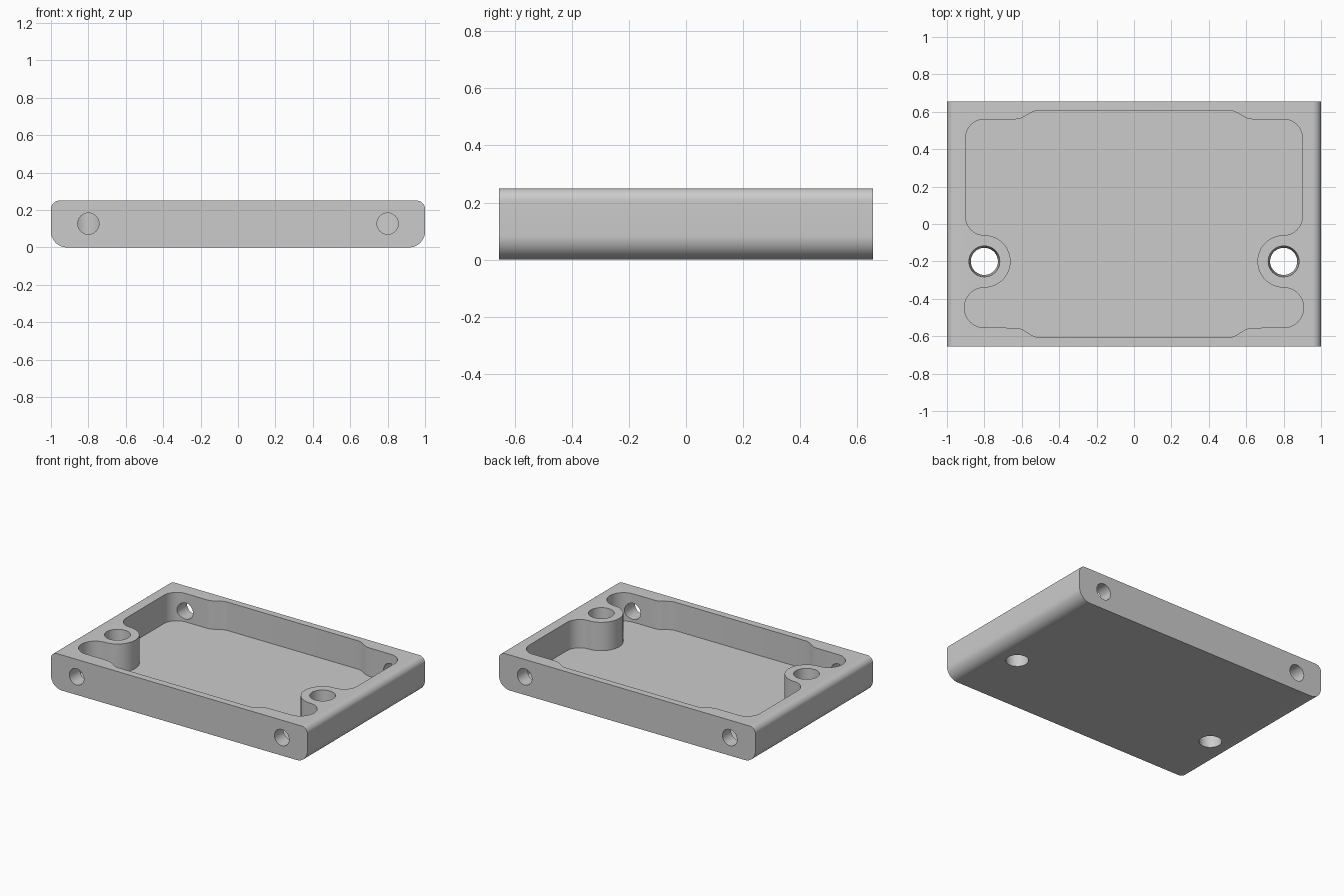
import bpy, bmesh
from math import pi, sin, cos, radians

old = bpy.data.objects.get("Cube")
if old:
    bpy.data.objects.remove(old, do_unlink=True)

W, D, H = 1.0, 0.655, 0.25      # half width, half depth, height
FLOOR = 0.05                    # pocket floor height
BOSS_X, BOSS_Y, BOSS_R = 0.8, -0.2, 0.14

grey = bpy.data.materials.new("plain grey")
grey.use_nodes = True
grey.diffuse_color = (0.6, 0.6, 0.6, 1)
grey.node_tree.nodes["Principled BSDF"].inputs["Base Color"].default_value = (0.6, 0.6, 0.6, 1)


def arc(cx, cy, r, start, end, n=12):
    """Points on an arc, angles in degrees."""
    angles = [radians(start + (end - start) * i / n) for i in range(n + 1)]
    return [(cx + r * cos(a), cy + r * sin(a)) for a in angles]


def ease(x0, y0, x1, y1, n=8):
    """Soft S-shaped step between two points."""
    return [(x0 + (x1 - x0) * i / n, y0 + (y1 - y0) * (1 - cos(pi * i / n)) / 2)
            for i in range(n + 1)]


def mirrored(half):
    """Close a right-hand outline with its mirror image in x."""
    return half + [(-x, y) for x, y in reversed(half)]


def finish(name, bm):
    bmesh.ops.remove_doubles(bm, verts=bm.verts, dist=1e-5)
    bmesh.ops.recalc_face_normals(bm, faces=bm.faces)
    mesh = bpy.data.meshes.new(name)
    bm.to_mesh(mesh)
    bm.free()
    mesh.materials.append(grey)
    obj = bpy.data.objects.new(name, mesh)
    bpy.context.collection.objects.link(obj)
    return obj


def prism(name, points, direction):
    """Extrude a closed 3D outline along a direction."""
    bm = bmesh.new()
    face = bm.faces.new([bm.verts.new(p) for p in points])
    out = bmesh.ops.extrude_face_region(bm, geom=[face], use_keep_orig=True)
    moved = [g for g in out["geom"] if isinstance(g, bmesh.types.BMVert)]
    bmesh.ops.translate(bm, verts=moved, vec=direction)
    return finish(name, bm)


def cut(target, cutter):
    """Subtract the cutter, then remove it."""
    cutter.hide_render = True
    mod = target.modifiers.new("cut", 'BOOLEAN')
    mod.operation, mod.solver, mod.object = 'DIFFERENCE', 'EXACT', cutter
    bpy.context.view_layer.objects.active = target
    bpy.ops.object.modifier_apply(modifier=mod.name)
    bpy.data.objects.remove(cutter, do_unlink=True)


# Body: bar with small top roundings and larger bottom roundings
r_low, r_top = 0.085, 0.045
profile = mirrored(arc(W - r_low, r_low, r_low, -90, 0)
                   + arc(W - r_top, H - r_top, r_top, 0, 90))
tray = prism("tray", [(x, -D, z) for x, z in profile], (0, 2 * D, 0))

# Pocket: rounded lobes that wrap around the two screw bosses
lobe = 0.107
half = (ease(0.51, 0.607, 0.63, 0.56)
        + arc(0.8, 0.46, 0.1, 90, 0)
        + arc(0.8, 0.04, 0.1, 0, -90)
        + arc(BOSS_X, BOSS_Y, BOSS_R, 90, 270, 24)[1:]
        + arc(0.8, BOSS_Y - BOSS_R - lobe, lobe, 90, -90, 20)[1:]
        + ease(0.63, -0.555, 0.51, -0.605))
pocket = prism("pocket_cutter", [(x, y, FLOOR) for x, y in mirrored(half)], (0, 0, 0.4))
cut(tray, pocket)

# Screw holes through the bosses and side holes through the end walls
for side in (-1, 1):
    bm = bmesh.new()
    bmesh.ops.create_cone(bm, cap_ends=True, segments=48, radius1=0.072,
                          radius2=0.083, depth=H + 0.02)
    bmesh.ops.translate(bm, verts=bm.verts, vec=(side * BOSS_X, BOSS_Y, H / 2))
    cut(tray, finish("screw_hole_cutter", bm))
    for y in (-D - 0.05, D - 0.15):
        ring = arc(side * 0.8, 0.127, 0.057, 0, 360, 40)[:-1]
        cut(tray, prism("side_hole_cutter", [(x, y, z) for x, z in ring], (0, 0.2, 0)))

# Smooth curved walls, crisp edges
bpy.ops.object.select_all(action='DESELECT')
tray.select_set(True)
bpy.context.view_layer.objects.active = tray
bpy.ops.object.shade_smooth_by_angle(angle=radians(30))
